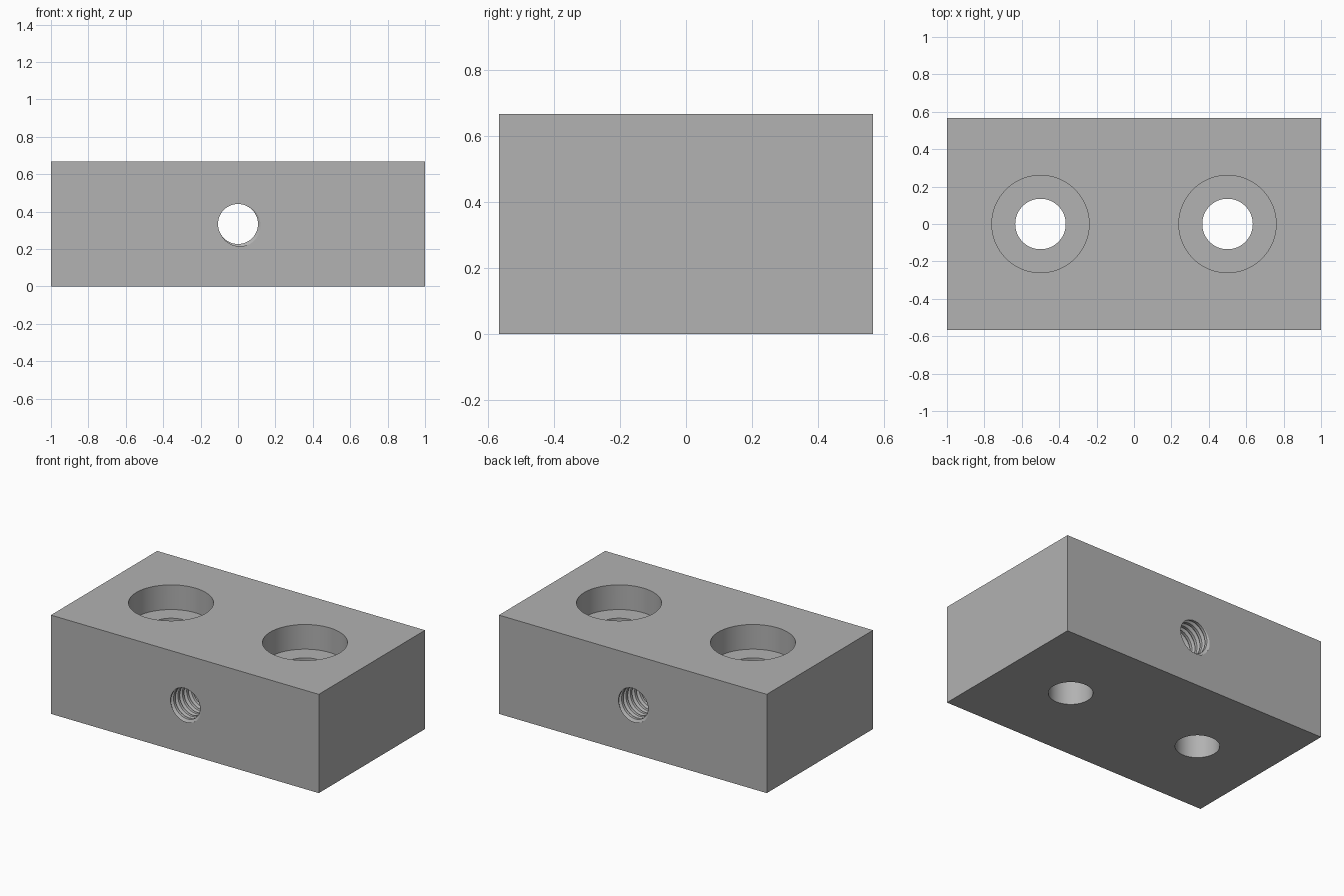
import bpy, bmesh, math

MM = 2 / 30                                   # the block is 30 x 17 x 10 mm
LENGTH, DEPTH, HEIGHT = 2, 17 * MM, 10 * MM
PITCH = 0.7 * MM

if "Cube" in bpy.data.objects:
    bpy.data.objects.remove(bpy.data.objects["Cube"], do_unlink=True)

grey = bpy.data.materials.new("plain grey")
grey.use_nodes = True
grey.diffuse_color = (0.445, 0.445, 0.445, 1)
grey.node_tree.nodes["Principled BSDF"].inputs["Base Color"].default_value = grey.diffuse_color


def cylinder(name, radius, x, z_low, z_high):
    bpy.ops.mesh.primitive_cylinder_add(vertices=96, radius=radius, depth=z_high - z_low,
                                        location=(x, 0, (z_low + z_high) / 2))
    bpy.context.object.name = name
    return bpy.context.object


def thread_tap(name, minor, major, segments=48):
    """Closed right-handed screw along y, with its crest below the axis at y = 0."""
    profile = [(-0.06, major), (0.06, major), (0.3, minor), (0.7, minor)]
    turns = math.ceil(DEPTH / PITCH / 2) + 2
    bm = bmesh.new()
    rows = []
    for turn in range(-turns, turns + 1):
        for offset, radius in profile:
            row = []
            for s in range(segments):
                a = -math.pi / 2 - math.tau * s / segments
                y = (turn + offset + s / segments) * PITCH
                row.append(bm.verts.new((radius * math.cos(a), y, radius * math.sin(a))))
            rows.append(row)
    # Each row runs on into the row one turn further along
    step = len(profile)
    for i in range(len(rows) - step - 1):
        low = rows[i] + [rows[i + step][0]]
        high = rows[i + 1] + [rows[i + step + 1][0]]
        for s in range(segments):
            bm.faces.new((low[s], low[s + 1], high[s + 1], high[s]))
    # Close both ends with a fan around the axis
    rim = [e for e in bm.edges if e.is_boundary]
    for side in (-1, 1):
        tip = bm.verts.new((0, side * (turns + 0.5) * PITCH, 0))
        for e in rim:
            if e.verts[0].co.y * side > 0:
                bm.faces.new((e.verts[0], e.verts[1], tip))
    bmesh.ops.delete(bm, geom=[v for v in bm.verts if not v.link_faces], context='VERTS')
    bmesh.ops.recalc_face_normals(bm, faces=bm.faces)
    mesh = bpy.data.meshes.new(name)
    bm.to_mesh(mesh)
    bm.free()
    tap = bpy.data.objects.new(name, mesh)
    tap.location.z = HEIGHT / 2
    bpy.context.collection.objects.link(tap)
    return tap


# Solid block
bpy.ops.mesh.primitive_cube_add(size=1, location=(0, 0, HEIGHT / 2))
block = bpy.context.object
block.name = "mounting_block"
block.scale = (LENGTH, DEPTH, HEIGHT)
bpy.ops.object.transform_apply(location=True, rotation=False, scale=True)
block.data.materials.append(grey)

# Two counterbored screw holes and one threaded cross hole
cutters = [thread_tap("thread_cutter", 0.107, 0.124)]
for side, x in (("left", 0.5), ("right", -0.5)):
    cutters.append(cylinder(side + "_hole_cutter", 0.135, x, -0.1, HEIGHT + 0.1))
    cutters.append(cylinder(side + "_counterbore_cutter", 0.26, x, 0.75 * HEIGHT, HEIGHT + 0.2))

bpy.ops.object.select_all(action='DESELECT')
block.select_set(True)
bpy.context.view_layer.objects.active = block
for cutter in cutters:
    cutter.hide_render = True
    cutter.data.materials.append(grey)
    cut = block.modifiers.new(cutter.name, 'BOOLEAN')
    cut.operation, cut.solver, cut.object = 'DIFFERENCE', 'EXACT', cutter
    bpy.ops.object.modifier_apply(modifier=cut.name)
    bpy.data.objects.remove(cutter, do_unlink=True)

bpy.ops.object.shade_smooth_by_angle(angle=math.radians(30))
